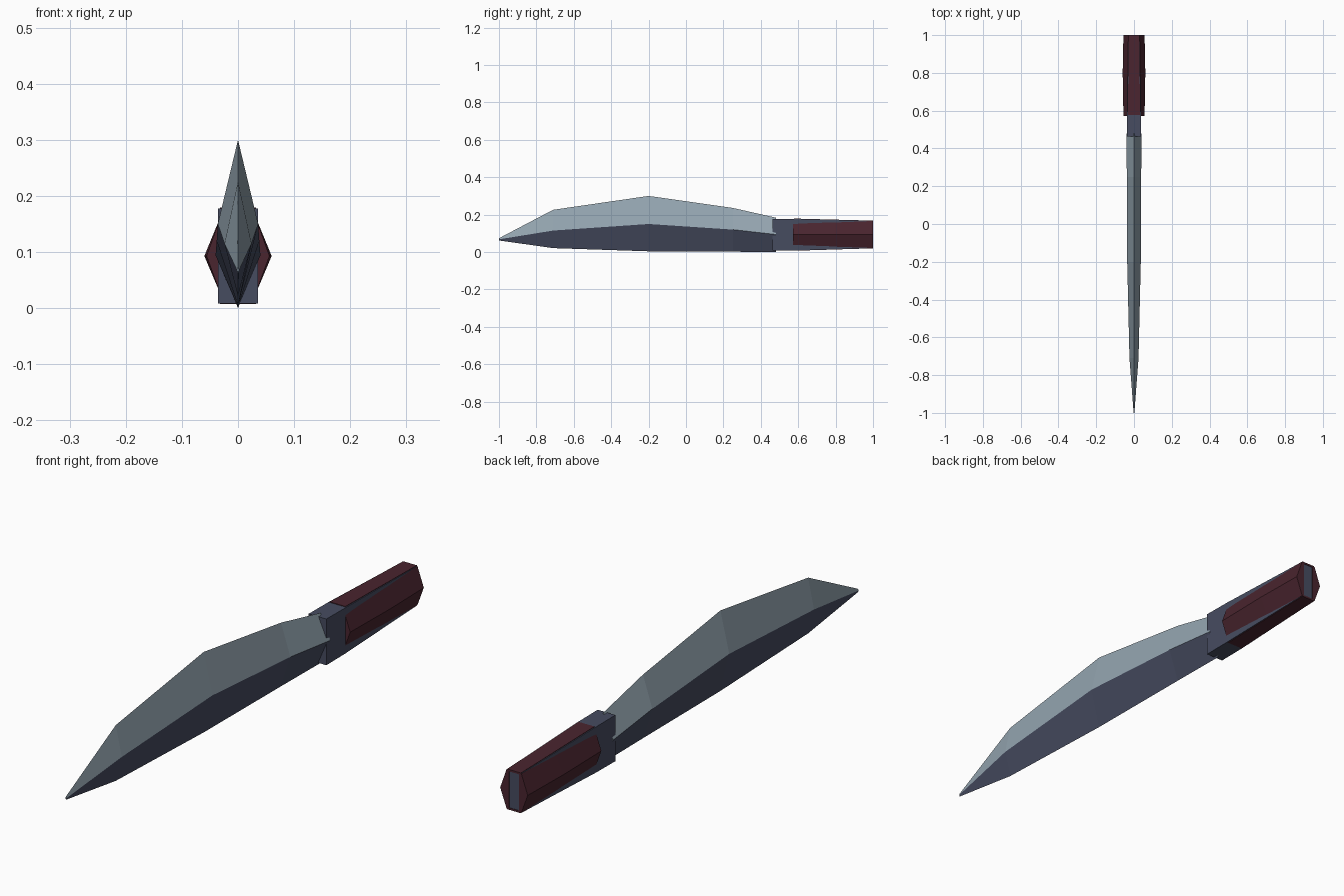
import bpy
import bmesh

cube = bpy.data.objects.get("Cube")
if cube:
    bpy.data.objects.remove(cube, do_unlink=True)


def material(name, rgb):
    m = bpy.data.materials.new(name)
    m.use_nodes = True
    m.diffuse_color = (*rgb, 1)
    bsdf = next(n for n in m.node_tree.nodes if n.type == 'BSDF_PRINCIPLED')
    bsdf.inputs["Base Color"].default_value = (*rgb, 1)
    return m


steel = material("pale steel", (0.30, 0.38, 0.44))
slate = material("dark slate", (0.062, 0.072, 0.118))
red = material("dark red wood", (0.068, 0.018, 0.028))


def loft(name, sections, mats, side_mats=None):
    """Join equal-sized rings of points, cap both ends, colour sides by slot."""
    bm = bmesh.new()
    rings = [[bm.verts.new(p) for p in s] for s in sections]
    n = len(rings[0])
    for a, b in zip(rings, rings[1:]):
        for i in range(n):
            j = (i + 1) % n
            f = bm.faces.new((a[i], a[j], b[j], b[i]))
            f.material_index = side_mats[i] if side_mats else 0
    bm.faces.new(rings[0][::-1])
    bm.faces.new(rings[-1])
    bmesh.ops.recalc_face_normals(bm, faces=bm.faces)
    mesh = bpy.data.meshes.new(name)
    bm.to_mesh(mesh)
    bm.free()
    for m in mats:
        mesh.materials.append(m)
    obj = bpy.data.objects.new(name, mesh)
    bpy.context.collection.objects.link(obj)
    return obj


def box_ring(y, w, low, high):
    return [(-w, y, low), (w, y, low), (w, y, high), (-w, y, high)]


# Blade: diamond section, steel back above a slate cutting bevel
# stations: y, half width, bottom, ridge, top
stations = [(-1.0, 0.002, 0.062, 0.068, 0.074),
            (-0.71, 0.024, 0.021, 0.115, 0.226),
            (-0.2, 0.036, 0.004, 0.150, 0.300),
            (0.25, 0.038, 0.002, 0.120, 0.236),
            (0.48, 0.040, 0.0, 0.094, 0.184)]
loft("blade",
     [[(0, y, top), (w, y, mid), (0, y, low), (-w, y, mid)]
      for y, w, low, mid, top in stations],
     [steel, slate], [0, 1, 1, 0])

# Guard block running back into a tapering handle core
loft("guard_and_core",
     [box_ring(0.462, 0.036, 0.008, 0.178),
      box_ring(0.575, 0.036, 0.009, 0.177),
      box_ring(0.998, 0.030, 0.022, 0.166)], [slate])

# Faceted side grips
for side, label in ((1, "left"), (-1, "right")):
    loft(label + "_grip",
         [[(side * x, y, z) for x, z in
           ((0.02, 0.166), (0.030, 0.166), (out, 0.093), (0.030, 0.022), (0.02, 0.022))]
          for y, out in ((0.572, 0.056), (0.8, 0.060), (1.0, 0.056))], [red])

# Thin plates along the top and underside of the handle
loft("top_grip_plate",
     [box_ring(0.578, 0.032, 0.172, 0.179),
      box_ring(1.0, 0.028, 0.161, 0.168)], [red])
loft("under_grip_plate",
     [box_ring(0.578, 0.032, 0.007, 0.014),
      box_ring(1.0, 0.028, 0.020, 0.027)], [red])
